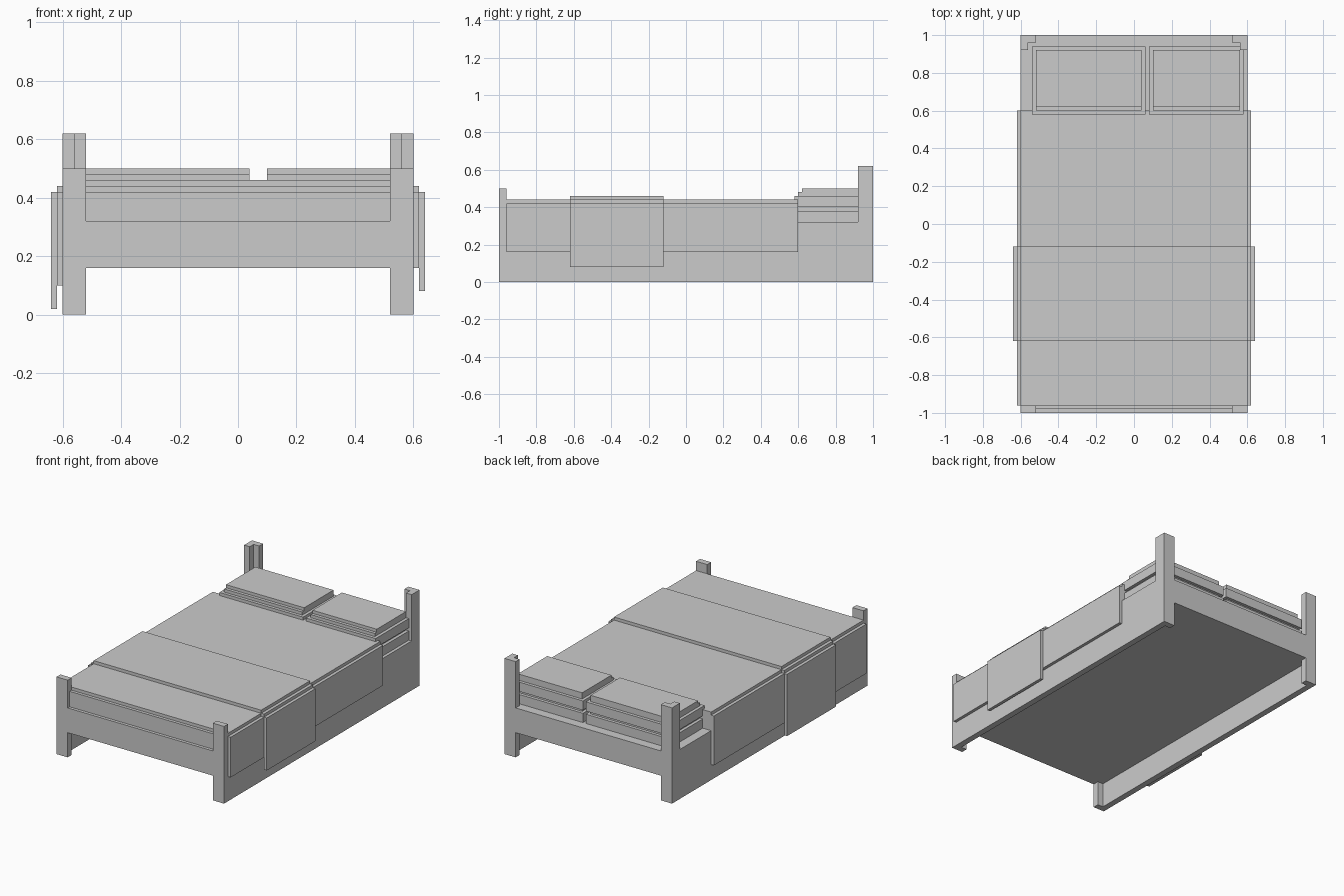
import bpy
import bmesh
from mathutils import Vector

if "Cube" in bpy.data.objects:
    bpy.data.objects.remove(bpy.data.objects["Cube"])


def boxes(name, parts):
    """One object from blocks given as (x0, x1, y0, y1, z0, z1)."""
    bm = bmesh.new()
    for x0, x1, y0, y1, z0, z1 in parts:
        size = Vector((x1 - x0, y1 - y0, z1 - z0))
        mid = Vector((x0 + x1, y0 + y1, z0 + z1)) / 2
        for v in bmesh.ops.create_cube(bm, size=1)["verts"]:
            v.co = v.co * size + mid
    me = bpy.data.meshes.new(name)
    bm.to_mesh(me)
    bm.free()
    ob = bpy.data.objects.new(name, me)
    bpy.context.collection.objects.link(ob)
    return ob


def span(side, a, b):
    """Order an x range placed on the left (-1) or right (+1)."""
    return tuple(sorted((side * a, side * b)))


# Bed base and end boards
boxes("bed_base", [(-.56, .56, -.96, .96, .16, .32)])
boxes("foot_board", [(-.52, .52, -1, -.96, .16, .32)])
boxes("head_board", [(-.52, .52, .96, 1, .16, .32)])

# Blanket and runner tops
boxes("blanket_top", [(-.6, .6, -.96, .6, .32, .44)])
boxes("blanket_front_flap", [(-.52, .52, -.98, -.96, .32, .42)])
boxes("runner_top", [(-.6, .6, -.62, -.12, .44, .46)])

for side, label, drop in ((-1, "left", 0), (1, "right", .06)):
    # Side boards reach the floor, posts are L-shaped at the head
    boxes(label + "_side_board", [(*span(side, .56, .6), -.96, .96, 0, .32)])
    boxes(label + "_front_post", [(*span(side, .52, .6), -1, -.96, 0, .5)])
    boxes(label + "_back_post", [
        (*span(side, .52, .6), .96, 1, 0, .62),
        (*span(side, .56, .6), .92, .96, .32, .62)])
    # Hanging cloth, longer on the left
    boxes(label + "_blanket_flap",
          [(*span(side, .6, .62), -.96, .6, .10 + drop, .42)])
    boxes(label + "_runner_flap", [
        (*span(side, .6, .62), -.62, -.12, .42, .44),
        (*span(side, .62, .64), -.62, -.12, .02 + drop, .42)])

# Stepped pillows
for label, x0, x1 in (("left", -.54, .06), ("right", .08, .58)):
    boxes(label + "_pillow", [
        (x0, x1, .6, .94, .32, .38),
        (x0 + .02, x1 - .02, .6, .92, .38, .40),
        (x0, x1, .58, .94, .40, .46),
        (x0 + .02, x1 - .02, .6, .92, .46, .48),
        (x0 + .02, x1 - .02, .62, .92, .48, .5)])
